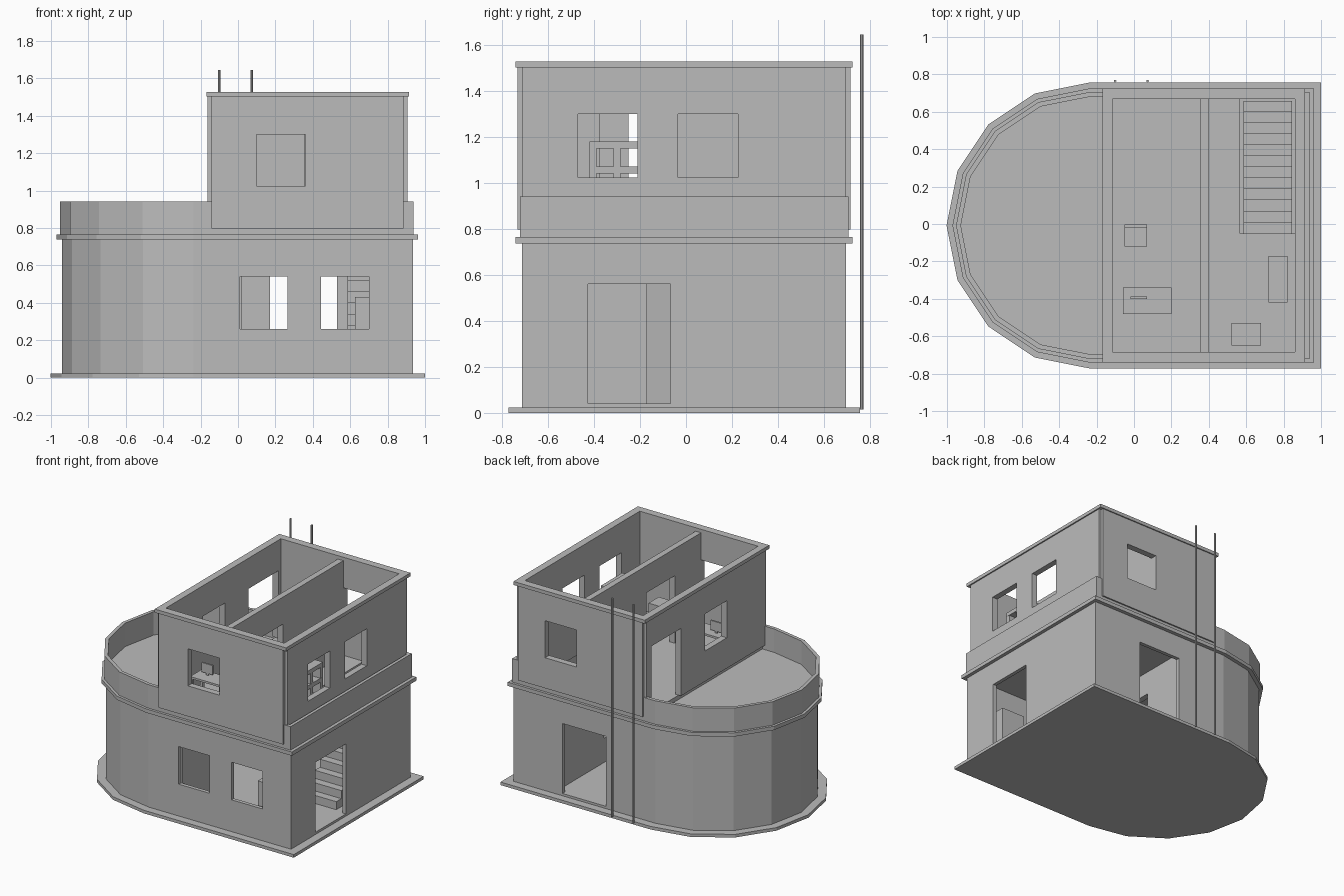
import bpy, bmesh, math
from mathutils import Vector

if "Cube" in bpy.data.objects:
    bpy.data.objects.remove(bpy.data.objects["Cube"])

CY = -0.008            # centre line of the building in y
CX = -0.238            # centre of the rounded end

mat = bpy.data.materials.new("plain_grey")
mat.diffuse_color = (0.5, 0.5, 0.5, 1)
mat.use_nodes = True
mat.node_tree.nodes["Principled BSDF"].inputs["Base Color"].default_value = mat.diffuse_color


def finish(name, bm):
    bmesh.ops.recalc_face_normals(bm, faces=bm.faces)
    me = bpy.data.meshes.new(name)
    bm.to_mesh(me)
    bm.free()
    me.materials.append(mat)
    ob = bpy.data.objects.new(name, me)
    bpy.context.collection.objects.link(ob)
    return ob


def add_prism(bm, pts, z0, z1):
    lo = [bm.verts.new((x, y, z0)) for x, y in pts]
    hi = [bm.verts.new((x, y, z1)) for x, y in pts]
    bm.faces.new(lo[::-1])
    bm.faces.new(hi)
    n = len(pts)
    for i in range(n):
        j = (i + 1) % n
        bm.faces.new((lo[i], lo[j], hi[j], hi[i]))


def prism(name, pts, z0, z1):
    bm = bmesh.new()
    add_prism(bm, pts, z0, z1)
    return finish(name, bm)


def rect(x0, x1, y0, y1):
    return [(x0, y0), (x1, y0), (x1, y1), (x0, y1)]


def boxes(name, *items):
    bm = bmesh.new()
    for x0, x1, y0, y1, z0, z1 in items:
        add_prism(bm, rect(x0, x1, y0, y1), z0, z1)
    return finish(name, bm)


def ring(name, outer, inner, z0, z1):
    bm = bmesh.new()
    n = len(outer)
    loops = [[bm.verts.new((x, y, z)) for x, y in p]
             for p, z in ((outer, z0), (outer, z1), (inner, z1), (inner, z0))]
    for k in range(4):
        a, b = loops[k], loops[(k + 1) % 4]
        for i in range(n):
            j = (i + 1) % n
            bm.faces.new((a[i], a[j], b[j], b[i]))
    return finish(name, bm)


def plan(r, right):
    """Outline with one straight end and an eight-sided half circle."""
    pts = [(right, CY - r), (right, CY + r)]
    for i in range(9):
        a = math.radians(90 + 22.5 * i)
        pts.append((CX + r * math.cos(a), CY + r * math.sin(a)))
    return pts


def panels(name, pts, t, z0, z1):
    """One outward plate per wall side, leaving a notch at every corner."""
    out = []
    for i, p in enumerate(pts):
        a, b = Vector(p), Vector(pts[(i + 1) % len(pts)])
        d = (b - a).normalized()
        n = Vector((d.y, -d.x)) * t
        out.append(prism(f"{name}_{i + 1}", [a, b, b + n, a + n], z0, z1))
    return out


def cut(objs, cutter):
    for ob in objs:
        m = ob.modifiers.new("openings", 'BOOLEAN')
        m.operation = 'DIFFERENCE'
        m.solver = 'EXACT'
        m.object = cutter
    bpy.context.view_layer.update()
    dg = bpy.context.evaluated_depsgraph_get()
    new = [bpy.data.meshes.new_from_object(ob.evaluated_get(dg)) for ob in objs]
    for ob, me in zip(objs, new):
        ob.modifiers.clear()
        ob.data = me
    bpy.data.objects.remove(cutter)


# Base and ground floor
prism("base_slab", plan(0.764, 1.0), 0, 0.023)
core = plan(0.704, 0.936)
prism("ground_floor", core, 0.023, 0.04)

# Ground walls with two front windows, a side door and a back door
ground = [ring("ground_wall", core, plan(0.676, 0.908), 0.04, 0.737)]
ground += [panels_ob for panels_ob in panels("ground_panel", core[::-1], 0.022, 0.04, 0.737)]
cut(ground, boxes("ground_openings",
                  (0.01, 0.265, -0.85, -0.6, 0.26, 0.54),
                  (0.445, 0.70, -0.85, -0.6, 0.26, 0.54),
                  (0.17, 0.53, 0.6, 0.85, 0.03, 0.561),
                  (0.85, 1.05, -0.425, -0.067, 0.03, 0.561)))

# Ground interior
boxes("ground_partition",
      (-0.025, 0.02, -0.68, -0.17, 0.04, 0.737),
      (-0.025, 0.02, 0.17, 0.665, 0.04, 0.737),
      (-0.025, 0.02, -0.17, 0.17, 0.561, 0.737))
boxes("ground_cabinet", (0.625, 0.82, -0.66, -0.46, 0.04, 0.43))

# Stairs
bm = bmesh.new()
steps = [(-0.05, 0.04)]
for i in range(12):
    y, z = -0.05 + 0.059 * i, 0.04 + 0.06 * (i + 1)
    steps += [(y, z), (y + 0.059, z)]
steps.append((0.658, 0.04))
sides = [[bm.verts.new((x, y, z)) for y, z in steps] for x in (0.585, 0.845)]
bm.faces.new(sides[0])
bm.faces.new(sides[1][::-1])
for i in range(len(steps)):
    j = (i + 1) % len(steps)
    bm.faces.new((sides[0][i], sides[0][j], sides[1][j], sides[1][i]))
finish("stairs", bm)

# Upper floor slab, room floor and stairwell
slab = prism("balcony_slab", plan(0.7325, 0.9625), 0.737, 0.765)
room = rect(-0.142, 0.885, CY - 0.704, CY + 0.704)
floor = prism("upper_floor", room, 0.765, 0.797)
cut([slab, floor], boxes("stairwell", (0.567, 0.86, -0.05, 0.668, 0.7, 0.85)))

# Balcony parapet
ring("parapet", plan(0.7135, 0.9385), plan(0.688, 0.915), 0.765, 0.94)

# Upper walls with windows and balcony door
inner = rect(-0.115, 0.86, CY - 0.676, CY + 0.676)
upper = [ring("upper_wall", room, inner, 0.797, 1.502)]
upper += panels("upper_panel", room, 0.02, 0.797, 1.502)
cut(upper, boxes("upper_openings",
                 (0.10, 0.36, -0.85, -0.6, 1.024, 1.30),
                 (0.40, 0.66, 0.6, 0.85, 1.024, 1.30),
                 (0.80, 1.0, -0.47, -0.21, 1.024, 1.30),
                 (0.80, 1.0, -0.035, 0.225, 1.024, 1.30),
                 (-0.25, -0.05, -0.25, 0.01, 1.024, 1.30),
                 (-0.25, -0.05, 0.29, 0.64, 0.79, 1.30)))
ring("upper_coping", rect(-0.168, 0.9145, CY - 0.7325, CY + 0.7325), inner, 1.502, 1.528)

# Upper partition with doorway
boxes("upper_partition",
      (0.355, 0.40, CY - 0.68, -0.375, 0.797, 1.502),
      (0.355, 0.40, -0.04, CY + 0.68, 0.797, 1.502),
      (0.355, 0.40, -0.375, -0.04, 1.30, 1.502))

# Desk and screen
legs = [(x, x + 0.02, y, y + 0.02, 0.797, 0.94) for x in (-0.06, 0.18) for y in (-0.48, -0.36)]
boxes("desk", (-0.06, 0.20, -0.48, -0.34, 0.94, 0.955), *legs)
boxes("screen", (-0.02, 0.07, -0.40, -0.387, 0.97, 1.04), (0.015, 0.035, -0.398, -0.389, 0.955, 0.97))

# Chair
legs = [(x, x + 0.015, y, y + 0.015, 0.797, 0.88) for x in (-0.05, 0.055) for y in (-0.12, -0.018)]
boxes("chair", (-0.05, 0.07, -0.12, -0.003, 0.88, 0.895), (-0.05, 0.07, -0.018, -0.003, 0.895, 1.0), *legs)

# Small chest
boxes("chest", (0.52, 0.68, -0.65, -0.53, 0.797, 0.95))

# Open bookshelf
shelves = [(0.72, 0.82, -0.42, -0.17, z, z + 0.03) for z in (0.80, 0.92, 1.04, 1.15)]
posts = [(0.721, 0.819, y, y + 0.03, 0.80, 1.17) for y in (-0.419, -0.315, -0.201)]
boxes("bookshelf", *shelves, *posts)

# Two roof poles standing at the back wall
for i, x in enumerate((-0.101, 0.073)):
    prism(f"pole_{i + 1}", [(x + 0.007 * math.cos(a * math.pi / 4), 0.764 + 0.007 * math.sin(a * math.pi / 4))
                            for a in range(8)], 0.015, 1.645)
